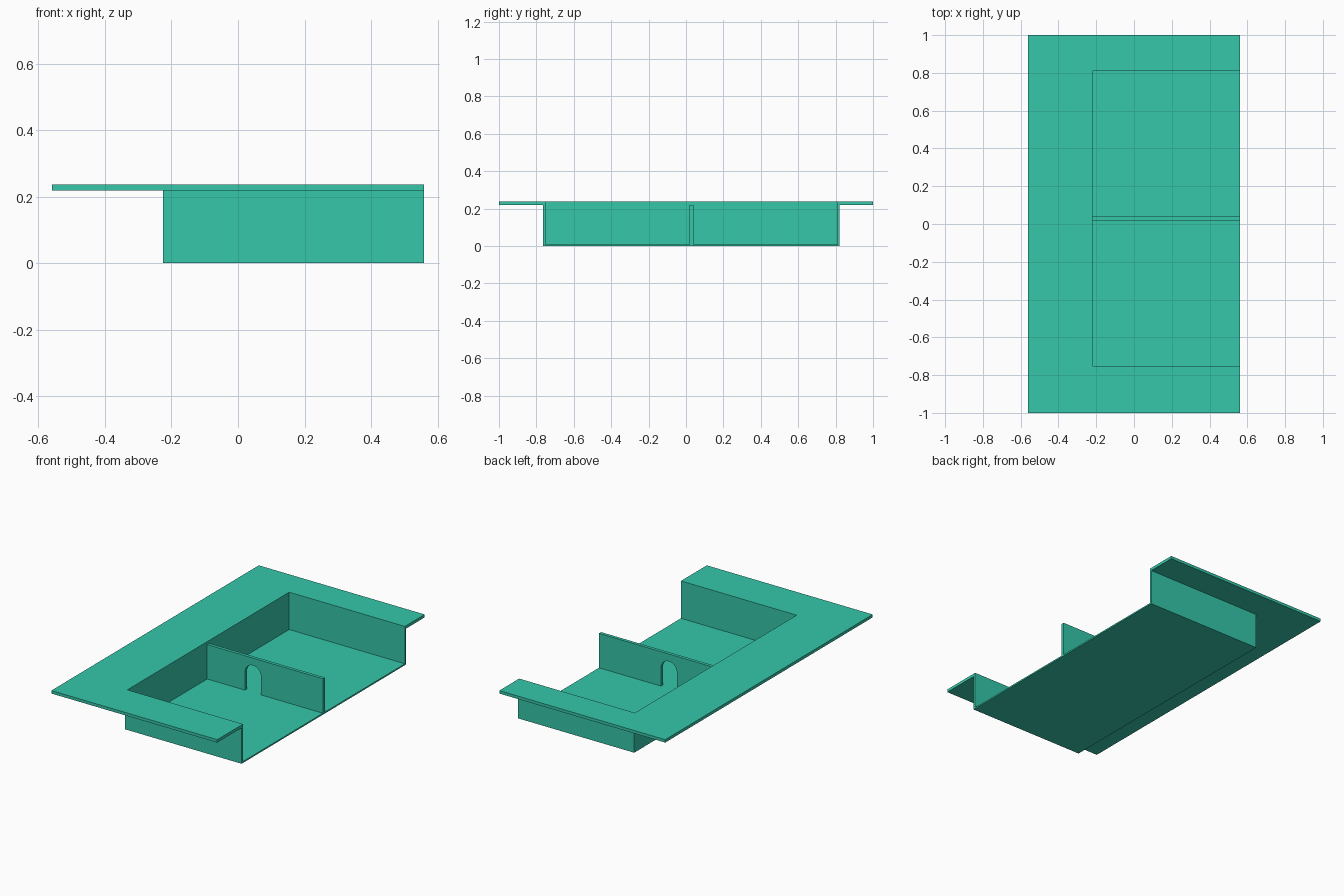
import bpy, bmesh, math

if "Cube" in bpy.data.objects:
    bpy.data.objects.remove(bpy.data.objects["Cube"])

teal = bpy.data.materials.new("teal")
teal.diffuse_color = (0.035, 0.57, 0.395, 1)
teal.use_nodes = True
teal.node_tree.nodes["Principled BSDF"].inputs["Base Color"].default_value = teal.diffuse_color


def prism(name, outline, axis, start, end):
    """Extrude a closed 2D outline along y (outline is x,z) or z (outline is x,y)."""
    bm = bmesh.new()
    if axis == "Z":
        pts = [(a, b, start) for a, b in outline]
        move = (0, 0, end - start)
    else:
        pts = [(a, start, b) for a, b in outline]
        move = (0, end - start, 0)
    face = bm.faces.new([bm.verts.new(p) for p in pts])
    res = bmesh.ops.extrude_face_region(bm, geom=[face])
    top = [g for g in res["geom"] if isinstance(g, bmesh.types.BMVert)]
    bmesh.ops.translate(bm, verts=top, vec=move)
    bmesh.ops.recalc_face_normals(bm, faces=bm.faces)
    mesh = bpy.data.meshes.new(name)
    bm.to_mesh(mesh)
    bm.free()
    mesh.materials.append(teal)
    obj = bpy.data.objects.new(name, mesh)
    bpy.context.collection.objects.link(obj)
    return obj


X0, X1 = -0.56, 0.56              # rim extents
OUT_X, IN_X = -0.226, -0.221      # back wall faces
OUT_Y0, OUT_Y1 = -0.765, 0.822    # outer tray sides
IN_Y0, IN_Y1 = -0.751, 0.809      # inner tray sides
FLOOR, RIM_Z, TOP = 0.009, 0.219, 0.237


def u_shape(x_out, y_a, y_b):
    """U outline, open towards +x, around the tray opening."""
    return [(X1, y_a), (x_out, y_a), (x_out, y_b), (X1, y_b),
            (X1, IN_Y1), (IN_X, IN_Y1), (IN_X, IN_Y0), (X1, IN_Y0)]


# wide flat rim around the tray
prism("rim", u_shape(X0, -1, 1), "Z", RIM_Z, TOP)

# tray walls
prism("tray_walls", u_shape(OUT_X, OUT_Y0, OUT_Y1), "Z", FLOOR, RIM_Z)

# tray floor
prism("tray_floor", [(OUT_X, OUT_Y0), (X1, OUT_Y0), (X1, OUT_Y1), (OUT_X, OUT_Y1)],
      "Z", 0, FLOOR)

# dividing wall with an arched doorway
cx, r, spring = 0.088, 0.054, 0.12
arch = [(cx - r * math.cos(math.pi * i / 24), spring + r * math.sin(math.pi * i / 24))
        for i in range(25)]
outline = ([(IN_X, FLOOR), (cx - r, FLOOR)] + arch +
           [(cx + r, FLOOR), (X1, FLOOR), (X1, RIM_Z), (IN_X, RIM_Z)])
prism("divider", outline, "Y", 0.019, 0.039)
